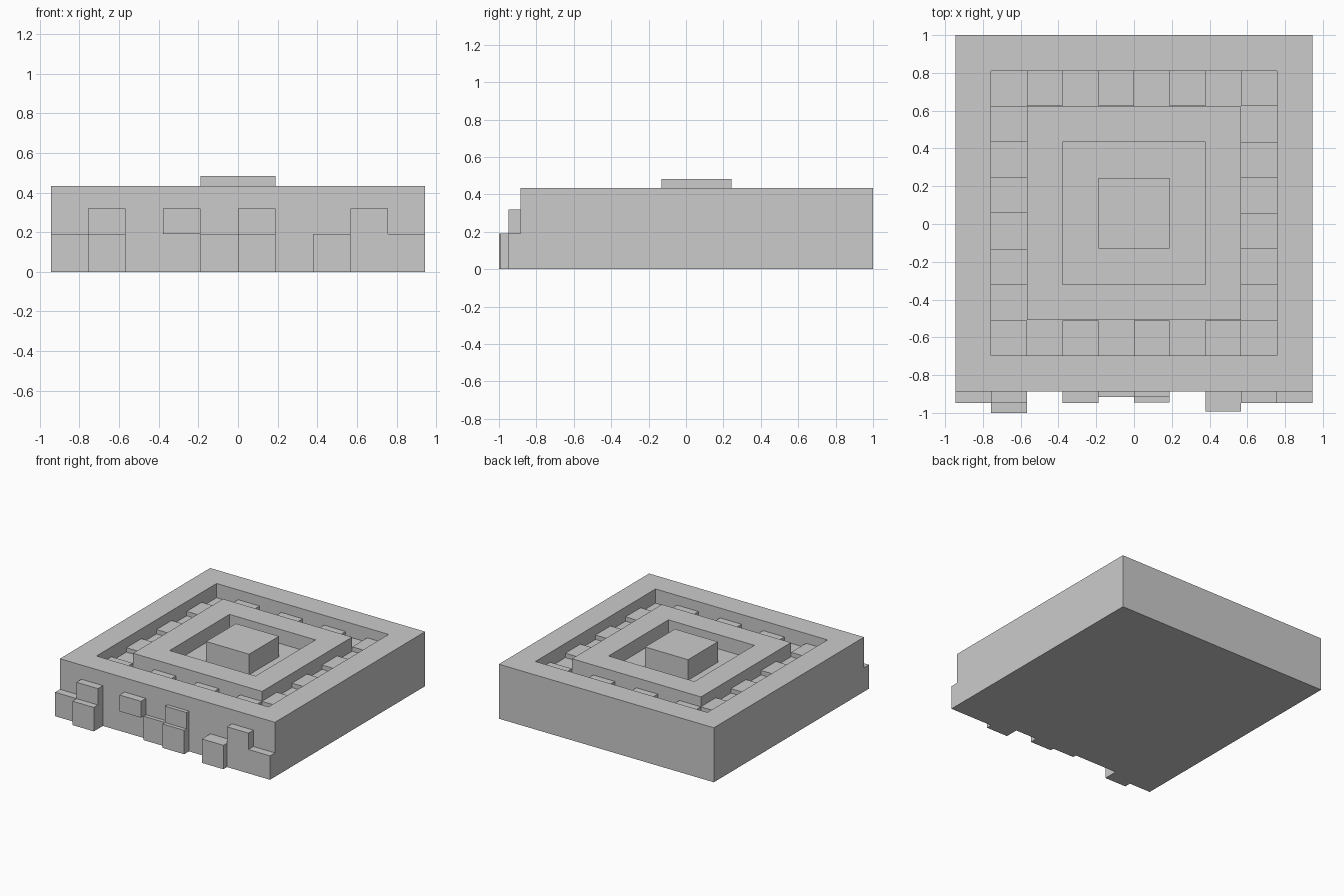
import bpy, bmesh

if "Cube" in bpy.data.objects:
    bpy.data.objects.remove(bpy.data.objects["Cube"])

U = 0.189              # grid cell
FRONT, BACK = -0.886, 1.0
CY = (FRONT + BACK) / 2
TOP, FLOOR, STUD, PEAK = 0.433, 0.32, 0.355, 0.483


def finish(name, bm):
    bmesh.ops.recalc_face_normals(bm, faces=bm.faces)
    mesh = bpy.data.meshes.new(name)
    bm.to_mesh(mesh)
    bm.free()
    obj = bpy.data.objects.new(name, mesh)
    bpy.context.collection.objects.link(obj)
    return obj


def add_box(bm, x0, x1, y0, y1, z0, z1):
    verts = bmesh.ops.create_cube(bm, size=1)["verts"]
    for v in verts:
        v.co.x = x1 if v.co.x > 0 else x0
        v.co.y = y1 if v.co.y > 0 else y0
        v.co.z = z1 if v.co.z > 0 else z0


# Main slab: concentric groove, raised frame, pit and centre block
bm = bmesh.new()
add_box(bm, -5 * U, 5 * U, FRONT, BACK, 0, TOP)
bm.normal_update()
face = max(bm.faces, key=lambda f: f.calc_center_median().z)
for level in (FLOOR, TOP, FLOOR, PEAK):
    bmesh.ops.inset_region(bm, faces=[face], thickness=U, use_even_offset=True)
    face = bmesh.ops.extrude_discrete_faces(bm, faces=[face])["faces"][0]
    for v in face.verts:
        v.co.z = level
    bm.normal_update()
finish("tiered_slab", bm)

# Alternating raised tiles round the outer groove
bm = bmesh.new()
for i in range(8):
    for j in range(8):
        on_ring = i in (0, 7) or j in (0, 7)
        if on_ring and (i + j) % 2 == 0:
            x, y = (i - 4) * U, CY + (j - 4) * U
            add_box(bm, x, x + U, y, y + U, FLOOR, STUD)
finish("groove_tiles", bm)

# Front relief blocks: start cell, end cell, front y, upper row?
relief = [
    (-5, -4, -0.948, False), (-4, -3, -1.0, False), (-4, -3, -0.948, True),
    (-2, -1, -0.948, True), (-1, 0, -0.916, False),
    (0, 1, -0.946, False), (0, 1, -0.916, True),
    (2, 3, -0.993, False), (3, 5, -0.948, False), (3, 4, -0.948, True),
]
bm = bmesh.new()
for a, b, y, upper in relief:
    z0, z1 = (0.19, 0.32) if upper else (0, 0.19)
    add_box(bm, a * U, b * U, y, FRONT, z0, z1)
finish("front_blocks", bm)
